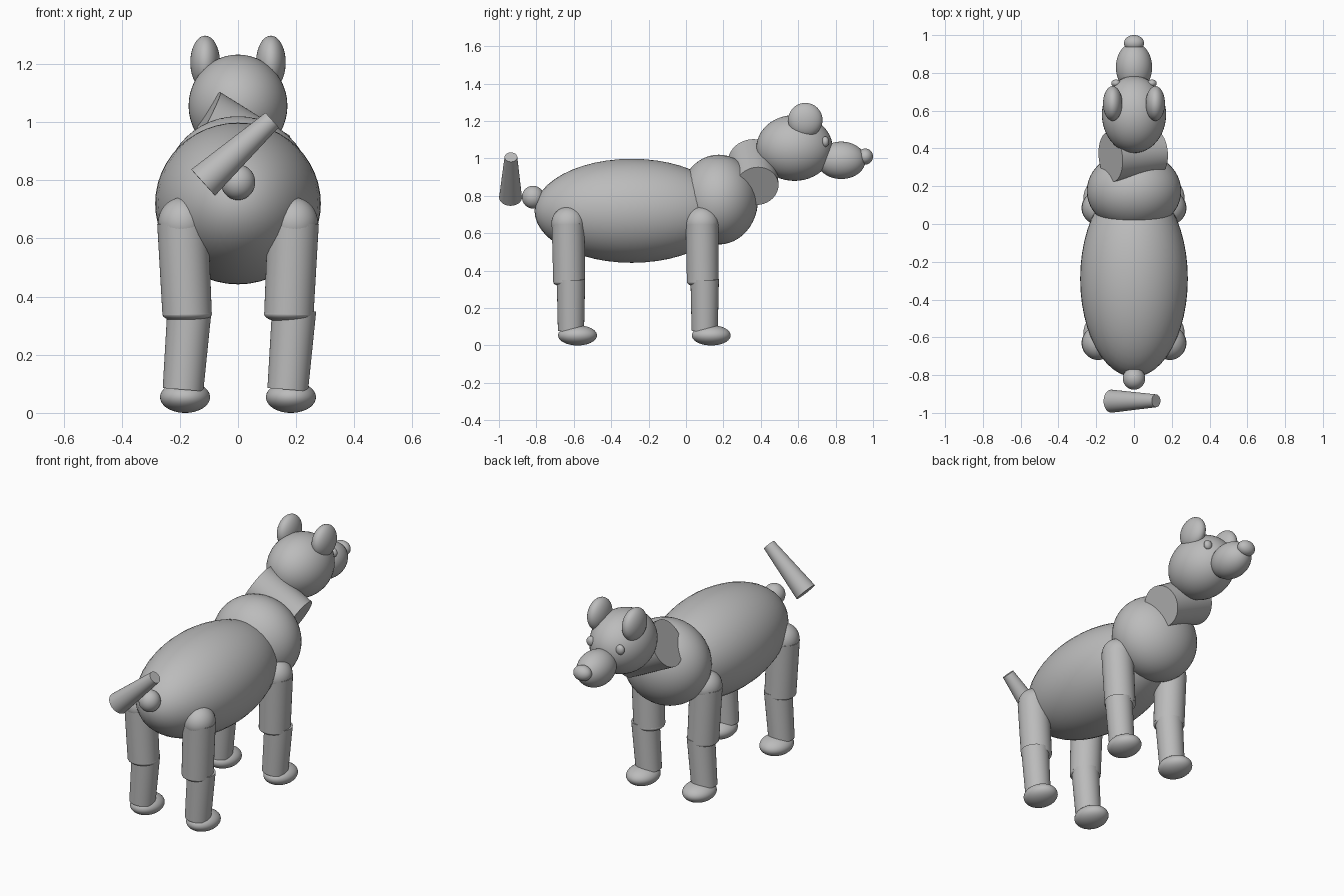
import bpy
import math
from mathutils import Vector

cube = bpy.data.objects.get("Cube")
if cube:
    bpy.data.objects.remove(cube, do_unlink=True)

grey = bpy.data.materials.new("plain_grey")
grey.use_nodes = True
colour = (0.5, 0.5, 0.5, 1)
grey.diffuse_color = colour
grey.node_tree.nodes["Principled BSDF"].inputs["Base Color"].default_value = colour


def finish(name):
    ob = bpy.context.object
    ob.name = name
    ob.data.materials.append(grey)
    bpy.ops.object.shade_smooth_by_angle(angle=math.radians(35))
    return ob


def ellipsoid(name, centre, radii):
    bpy.ops.mesh.primitive_uv_sphere_add(segments=48, ring_count=24, location=centre)
    bpy.context.object.scale = radii
    bpy.ops.object.transform_apply(location=False, rotation=False, scale=True)
    return finish(name)


def cone(name, start, end, r_start, r_end):
    a, b = Vector(start), Vector(end)
    axis = b - a
    bpy.ops.mesh.primitive_cone_add(vertices=48, radius1=r_start, radius2=r_end,
                                    depth=axis.length, location=(a + b) / 2,
                                    rotation=axis.to_track_quat('Z', 'Y').to_euler())
    return finish(name)


# Torso
ellipsoid("body", (0, -0.29, 0.72), (0.285, 0.52, 0.278))
ellipsoid("chest", (0, 0.175, 0.78), (0.25, 0.21, 0.24))

# Neck lies slanted across the shoulders
cone("neck", (-0.124, 0.355, 0.987), (0.124, 0.38, 0.852), 0.132, 0.115)

# Head
ellipsoid("head", (0, 0.58, 1.056), (0.17, 0.204, 0.176))
ellipsoid("muzzle", (0, 0.83, 0.99), (0.096, 0.13, 0.1))
ellipsoid("nose", (0, 0.958, 1.01), (0.053, 0.042, 0.043))
for side, sx in (("left", 1), ("right", -1)):
    ellipsoid(side + "_ear", (sx * 0.113, 0.638, 1.205), (0.051, 0.092, 0.092))
    ellipsoid(side + "_eye", (sx * 0.095, 0.745, 1.09), (0.025, 0.02, 0.028))

# Tail: ball at the rump and a separate slanted cone
ellipsoid("tail_base", (0, -0.818, 0.793), (0.059, 0.059, 0.061))
cone("tail", (-0.12, -0.938, 0.792), (0.117, -0.936, 1.007), 0.061, 0.034)

# Legs: upper parts mirrored, lower parts all lean the same way
for end, y in (("front", 0.085), ("hind", -0.63)):
    for side, sx in (("left", 1), ("right", -1)):
        name = f"{end}_{side}_"
        hip = (sx * 0.19, y, 0.653)
        knee = (sx * 0.175, y + 0.005, 0.34)
        shin_x = sx * 0.18
        ellipsoid(name + "hip", hip, (0.085, 0.09, 0.088))
        cone(name + "upper_leg", hip, knee, 0.088, 0.085)
        ellipsoid(name + "knee", knee, (0.085, 0.085, 0.03))
        cone(name + "lower_leg", (shin_x + 0.013, y + 0.015, 0.355),
             (shin_x - 0.009, y + 0.015, 0.08), 0.076, 0.07)
        ellipsoid(name + "foot", (sx * 0.182, y + 0.05, 0.054), (0.086, 0.104, 0.054))
